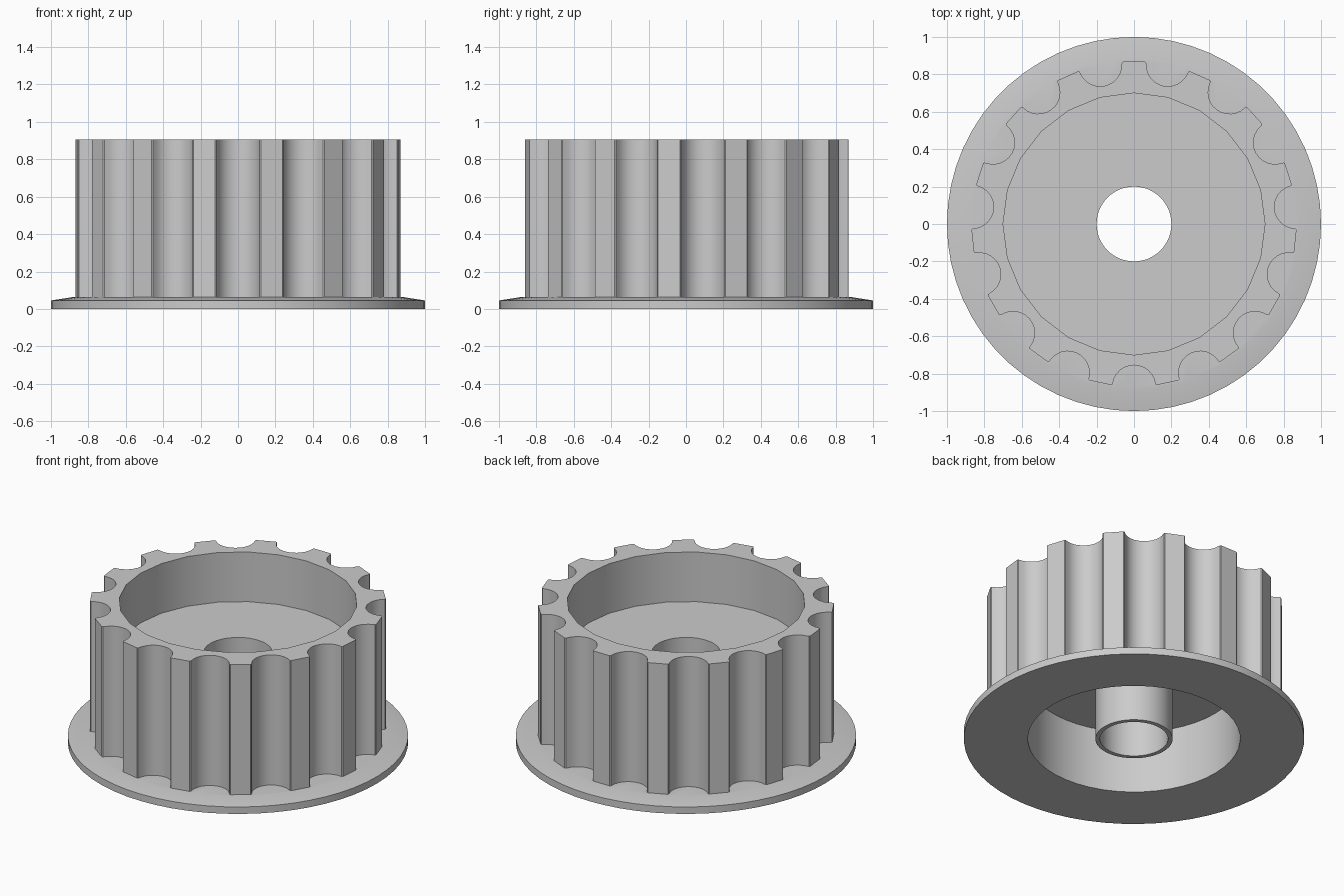
import bpy, bmesh
from math import sin, cos, pi, radians

cube = bpy.data.objects.get("Cube")
if cube:
    bpy.data.objects.remove(cube, do_unlink=True)

TEETH = 15
TOP, RIM_Z, FLANGE_Z = 0.907, 0.045, 0.063
WEB_TOP, WEB_BOTTOM = 0.585, 0.405
BORE, HUB, LOWER, UPPER = 0.2, 0.227, 0.624, 0.7

grey = bpy.data.materials.new("light_grey")
grey.use_nodes = True
colour = (0.6, 0.6, 0.6, 1)
grey.diffuse_color = colour
grey.node_tree.nodes["Principled BSDF"].inputs["Base Color"].default_value = colour


def make_object(name, bm):
    bmesh.ops.recalc_face_normals(bm, faces=bm.faces)
    mesh = bpy.data.meshes.new(name)
    bm.to_mesh(mesh)
    bm.free()
    mesh.materials.append(grey)
    obj = bpy.data.objects.new(name, mesh)
    bpy.context.collection.objects.link(obj)
    return obj


def loft(name, loops, closed=False):
    """Bridge matching point loops; cap the ends, or join last to first."""
    bm = bmesh.new()
    rings = [[bm.verts.new(p) for p in loop] for loop in loops]
    pairs = list(zip(rings, rings[1:]))
    if closed:
        pairs.append((rings[-1], rings[0]))
    else:
        bm.faces.new(rings[0])
        bm.faces.new(rings[-1])
    n = len(rings[0])
    for a, b in pairs:
        for i in range(n):
            j = (i + 1) % n
            bm.faces.new((a[i], a[j], b[j], b[i]))
    return make_object(name, bm)


def turned(name, profile, sides, closed=False):
    """Revolve (radius, z) points around the axis."""
    steps = [2 * pi * i / sides for i in range(sides)]
    return loft(name, [[(r * cos(a), r * sin(a), z) for a in steps]
                       for r, z in profile], closed)


def combine(target, other, operation):
    mod = target.modifiers.new(operation.lower(), "BOOLEAN")
    mod.operation = operation
    mod.solver = "EXACT"
    mod.object = other
    bpy.context.view_layer.objects.active = target
    bpy.ops.object.modifier_apply(modifier=mod.name)
    bpy.data.objects.remove(other, do_unlink=True)


# Toothed drum: round grooves with softened corners between flat teeth
groove = [(-0.122, 0.861), (-0.116, 0.857)]
for i in range(13):
    a = radians(-80 + 160 * i / 12)
    groove.append((0.115 * sin(a), 0.87 - 0.115 * cos(a)))
groove += [(0.116, 0.857), (0.122, 0.861)]

outline = []
for k in range(TEETH):
    a = -pi / 2 + 2 * pi * k / TEETH
    outline += [(d * cos(a) - t * sin(a), d * sin(a) + t * cos(a))
                for t, d in groove]
pulley = loft("toothed_pulley",
              [[(x, y, z) for x, y in outline] for z in (0.02, TOP)])

# Flange with a gently sloped upper edge
flange = turned("flange", [(1, 0), (1, RIM_Z), (0.885, FLANGE_Z)], 60)
combine(pulley, flange, "UNION")

# Upper pocket, lower recess around the hub, and shaft bore
pocket = turned("upper_pocket", [(UPPER, WEB_TOP), (UPPER, 1.2)], 24)
recess = turned("lower_recess", [(HUB, -0.2), (LOWER, -0.2),
                                 (LOWER, WEB_BOTTOM), (HUB, WEB_BOTTOM)], 48, True)
bore = turned("shaft_bore", [(BORE, -0.3), (BORE, 1.3)], 48)
for cutter in (pocket, recess, bore):
    combine(pulley, cutter, "DIFFERENCE")

# Smooth the curved walls, keep the edges crisp
bpy.ops.object.select_all(action="DESELECT")
pulley.select_set(True)
bpy.context.view_layer.objects.active = pulley
bpy.ops.object.shade_smooth_by_angle(angle=radians(25))
